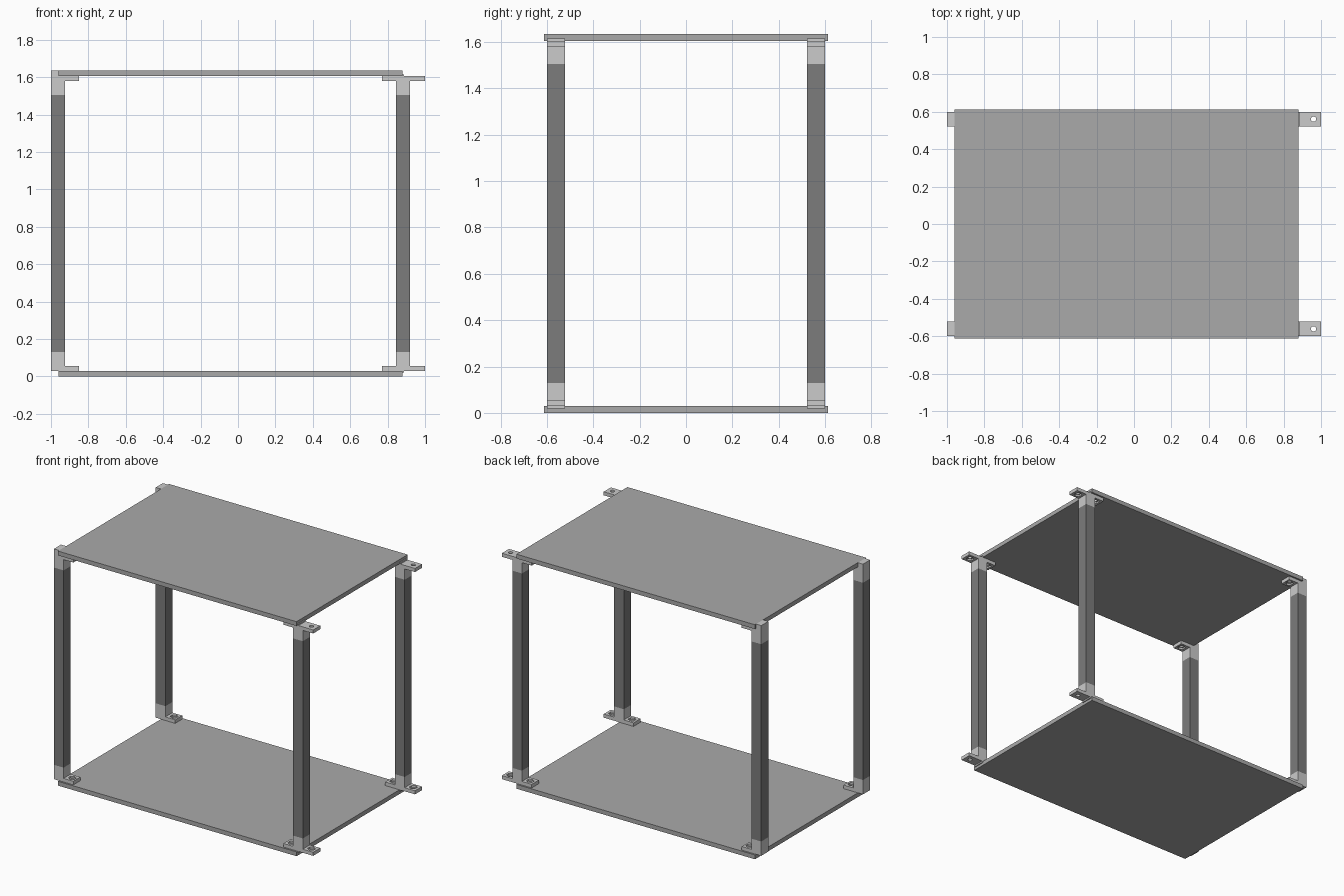
import bpy, bmesh, math
from mathutils import Matrix

if "Cube" in bpy.data.objects:
    bpy.data.objects.remove(bpy.data.objects["Cube"])

Y0, Y1 = 0.522, 0.60          # depth range of posts and brackets
YC = (Y0 + Y1) / 2


def make(name, bm, grey=None):
    bmesh.ops.recalc_face_normals(bm, faces=bm.faces)
    me = bpy.data.meshes.new(name)
    bm.to_mesh(me)
    bm.free()
    ob = bpy.data.objects.new(name, me)
    bpy.context.collection.objects.link(ob)
    if grey:
        mat = bpy.data.materials.get(f"grey_{grey}") or bpy.data.materials.new(f"grey_{grey}")
        mat.diffuse_color = (grey, grey, grey, 1)
        mat.use_nodes = True
        mat.node_tree.nodes["Principled BSDF"].inputs["Base Color"].default_value = mat.diffuse_color
        me.materials.append(mat)
    return ob


def box(name, x, y, z, grey):
    bm = bmesh.new()
    size = [b - a for a, b in (x, y, z)]
    mid = [(a + b) / 2 for a, b in (x, y, z)]
    bmesh.ops.create_cube(bm, size=1, matrix=Matrix.Translation(mid) @ Matrix.Diagonal((*size, 1)))
    return make(name, bm, grey)


def mirror_y(ob):
    ob.modifiers.new("mirror", 'MIRROR').use_axis = (False, True, False)


def prism(name, sides, radius, depth, loc):
    bm = bmesh.new()
    bmesh.ops.create_cone(bm, cap_ends=True, segments=sides, radius1=radius, radius2=radius,
                          depth=depth, matrix=Matrix.Translation(loc))
    return make(name, bm)


def bracket(name, profile, holes, face_z, inward):
    # side profile extruded in y, then bolt holes with hexagonal nut recesses
    bm = bmesh.new()
    f = bm.faces.new([bm.verts.new((x, Y0, z)) for x, z in profile])
    ext = bmesh.ops.extrude_face_region(bm, geom=[f])
    bmesh.ops.translate(bm, vec=(0, Y1 - Y0, 0),
                        verts=[v for v in ext['geom'] if isinstance(v, bmesh.types.BMVert)])
    ob = make(name, bm, 0.62)
    for hx in holes:
        for sides, r, d, z in ((24, 0.014, 0.12, face_z), (6, 0.026, 0.024, face_z)):
            cut = prism("cutter", sides, r, d, (hx, YC, z))
            cut.hide_render = True
            m = ob.modifiers.new("cut", 'BOOLEAN')
            m.operation, m.solver, m.object = 'DIFFERENCE', 'EXACT', cut
            bpy.context.view_layer.objects.active = ob
            bpy.ops.object.modifier_apply(modifier=m.name)
            bpy.data.objects.remove(cut)
    mirror_y(ob)


# shelves
box("bottom_shelf", (-0.96, 0.88), (-0.612, 0.612), (0, 0.03), 0.4)
box("top_shelf", (-0.96, 0.88), (-0.612, 0.612), (1.605, 1.635), 0.4)

# posts
for side, x0, x1 in (("left", -1, -0.925), ("right", 0.845, 0.92)):
    mirror_y(box(f"{side}_posts", (x0, x1), (Y0, Y1), (0.13, 1.505), 0.2))

# corner brackets: z is measured from the shelf face towards the middle
for level, base, s in (("bottom", 0.03, 1), ("top", 1.605, -1)):
    lip = -0.03 if level == "top" else 0
    left = [(-1, 0.1), (-0.925, 0.1), (-0.925, 0.025), (-0.85, 0.025), (-0.85, 0)]
    left += [(-0.96, 0), (-0.96, lip), (-1, lip)] if lip else [(-1, 0)]
    right = [(0.845, 0.1), (0.92, 0.1), (0.92, 0.025), (1, 0.025), (1, 0), (0.887, 0),
             (0.887, -0.01), (0.845, -0.01), (0.845, 0), (0.77, 0), (0.77, 0.025), (0.845, 0.025)]
    for side, prof, holes in (("left", left, [-0.885]), ("right", right, [0.808, 0.96])):
        bracket(f"{level}_{side}_brackets", [(x, base + s * z) for x, z in prof],
                holes, base + s * 0.025, s)
